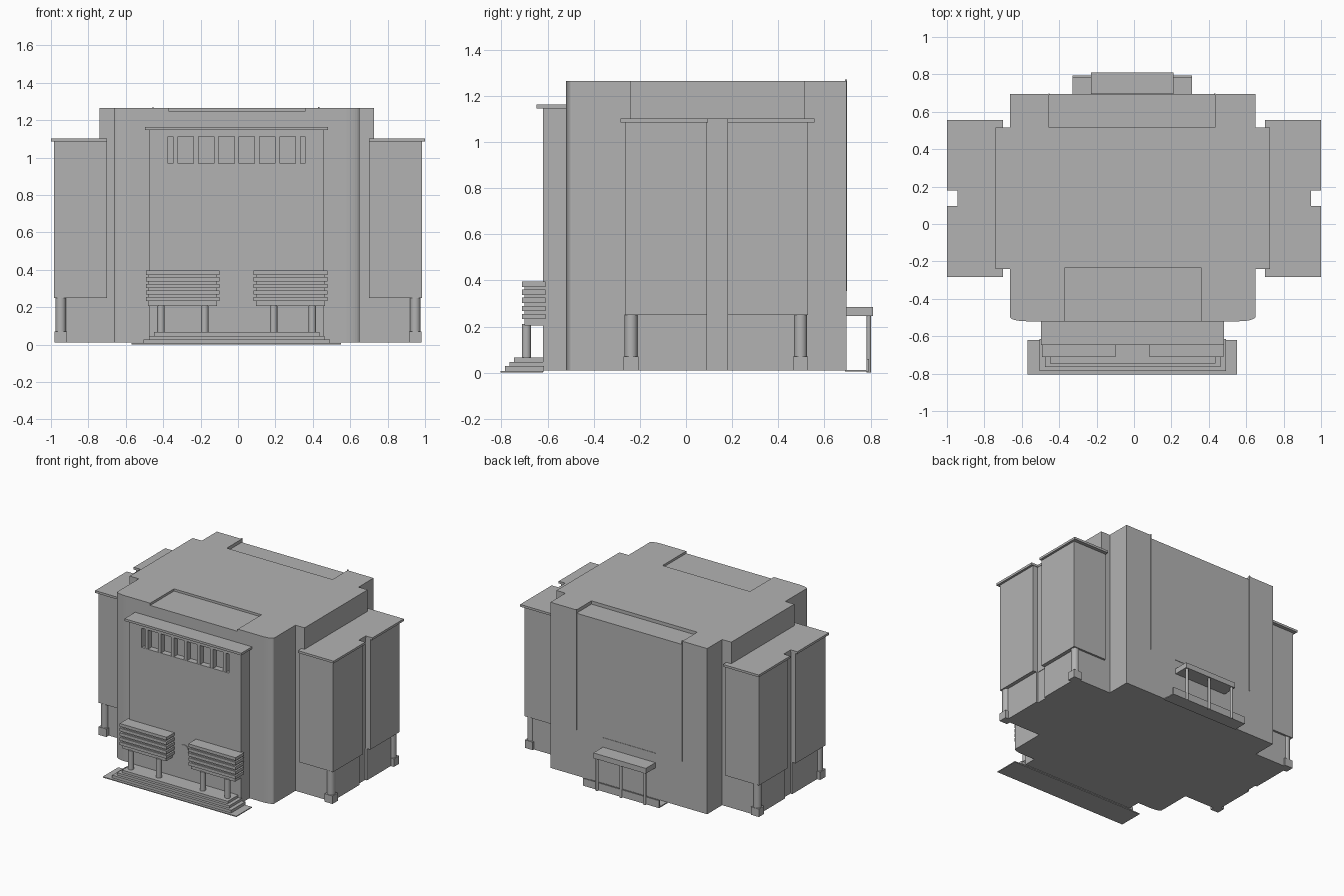
import bpy, bmesh, math

if "Cube" in bpy.data.objects:
    bpy.data.objects.remove(bpy.data.objects["Cube"])

stone = bpy.data.materials.new("plain grey stone")
stone.diffuse_color = (0.45, 0.45, 0.45, 1)
stone.use_nodes = True
stone.node_tree.nodes["Principled BSDF"].inputs["Base Color"].default_value = stone.diffuse_color


def finish(name, bm):
    bmesh.ops.recalc_face_normals(bm, faces=bm.faces)
    me = bpy.data.meshes.new(name)
    bm.to_mesh(me)
    bm.free()
    me.materials.append(stone)
    ob = bpy.data.objects.new(name, me)
    bpy.context.collection.objects.link(ob)
    return ob


def prism(name, outline, z0, z1):
    bm = bmesh.new()
    face = bm.faces.new([bm.verts.new((x, y, z0)) for x, y in outline])
    new = bmesh.ops.extrude_face_region(bm, geom=[face])["geom"]
    bmesh.ops.translate(bm, vec=(0, 0, z1 - z0),
                        verts=[v for v in new if isinstance(v, bmesh.types.BMVert)])
    return finish(name, bm)


def box(name, x0, x1, y0, y1, z0, z1):
    return prism(name, [(x0, y0), (x1, y0), (x1, y1), (x0, y1)], z0, z1)


def column(name, x, y, r, z0, z1, n=20):
    ob = prism(name, [(x + r * math.cos(2 * math.pi * i / n),
                       y + r * math.sin(2 * math.pi * i / n)) for i in range(n)], z0, z1)
    for p in ob.data.polygons:
        p.use_smooth = abs(p.normal.z) < 0.5
    bm = bmesh.new()
    bm.from_mesh(ob.data)
    for e in bm.edges:
        e.smooth = e.calc_face_angle(0) < 0.6
    bm.to_mesh(ob.data)
    bm.free()
    return ob


def cut(ob, *args):
    cutter = box(*args)
    cutter.hide_render = True
    cutter.hide_viewport = True
    cutter.display_type = 'WIRE'
    mod = ob.modifiers.new("cut", 'BOOLEAN')
    mod.operation = 'DIFFERENCE'
    mod.solver = 'EXACT'
    mod.object = cutter


C = -0.007  # the main block sits very slightly left of centre

# Main block: cross-shaped plan with softly rounded front corners
half = [(0.57 + 0.087 * math.sin(a), -0.495 - 0.025 * math.cos(a))
        for a in (i * math.pi / 16 for i in range(9))]
half += [(0.657, -0.24), (0.733, -0.24), (0.733, 0.515), (0.657, 0.515), (0.657, 0.695)]
plan = [(C + x, y) for x, y in half] + [(C - x, y) for x, y in reversed(half)]
body = prism("main_block", plan, 0.01, 1.265)
cut(body, "front_roof_cutter", -0.372, 0.362, -0.6, -0.235, 1.248, 1.4)
cut(body, "back_roof_cutter", -0.455, 0.432, 0.515, 0.8, 1.24, 1.4)

# Thin raised edges on the back wall and the slit above the canopy
for i, x in enumerate((-0.455, 0.432)):
    box(f"back_wall_strip_{i}", x - 0.003, x + 0.003, 0.69, 0.699, 0.355, 1.27)
box("back_wall_ledge", -0.23, 0.21, 0.69, 0.698, 0.353, 0.358)

# Front panel with recessed window row and coping
panel = box("front_panel", -0.475, 0.46, -0.62, -0.51, 0.01, 1.148)
cut(panel, "window_cutter", -0.373, 0.358, -0.7, -0.575, 0.968, 1.113)
for i in range(7):
    x = C - 0.327 + i * 0.109
    box(f"window_bar_{i}", x - 0.013, x + 0.013, -0.618, -0.57, 0.968, 1.113)
box("front_coping", -0.498, 0.481, -0.648, -0.515, 1.146, 1.163)

# Round plaque between the balconies
plaque = column("round_plaque", 0, 0, 0.037, 0, 0.006, 32)
plaque.rotation_euler = (math.pi / 2, 0, 0)
plaque.location = (-0.015, -0.619, 0.29)

# Entrance steps and ground plate
box("ground_plate", -0.57, 0.55, -0.805, -0.62, 0.0, 0.007)
for i, (hx, y) in enumerate(((0.499, -0.785), (0.47, -0.765), (0.443, -0.745))):
    box(f"step_{i}", C - hx, C + hx, y, -0.615, 0.005 + 0.02 * i, 0.028 + 0.019 * i)

# Ribbed balconies on short columns
for side, x0, x1, cols in (("left", -0.493, -0.1, (-0.412, -0.178)),
                           ("right", 0.082, 0.478, (0.19, 0.397))):
    box(f"{side}_balcony_core", x0 + 0.013, x1 - 0.013, -0.7, -0.61, 0.205, 0.39)
    for i in range(5):
        z = 0.232 + i * 0.035
        box(f"{side}_balcony_rib_{i}", x0, x1, -0.712, -0.61, z, z + 0.023)
    for i, x in enumerate(cols):
        column(f"{side}_balcony_column_{i}", x, -0.692, 0.02, 0.06, 0.21)

# Side wings: mirrored, notched in the middle, with corner columns
for side, s in (("left", -1), ("right", 1)):
    def notched(xo, y0, y1, n0, n1, xn=0.945):
        pts = [(0.7, y0), (xo, y0), (xo, n0), (xn, n0), (xn, n1), (xo, n1), (xo, y1), (0.7, y1)]
        return [(s * x, y) for x, y in pts]
    prism(f"{side}_wing", notched(0.983, -0.265, 0.53, 0.092, 0.18, 0.943), 0.25, 1.09)
    prism(f"{side}_wing_cap", notched(1.0, -0.283, 0.557, 0.096, 0.18), 1.085, 1.102)
    prism(f"{side}_wing_base", notched(0.955, -0.24, 0.515, 0.092, 0.18, 0.94), 0.01, 0.25)
    for i, y in enumerate((-0.238, 0.497)):
        column(f"{side}_wing_column_{i}", s * 0.948, y, 0.028, 0.06, 0.252)
        xs = sorted((s * 0.915, s * 0.981))
        box(f"{side}_column_foot_{i}", xs[0], xs[1], y - 0.032, y + 0.032, 0.01, 0.07)

# Back porch: canopy, posts, thin floor and front lip
box("back_canopy", -0.23, 0.21, 0.69, 0.81, 0.245, 0.285)
for i, x in enumerate((-0.21, -0.01, 0.19)):
    column(f"back_post_{i}", x, 0.793, 0.01, 0.0, 0.25, 12)
box("back_porch_floor", -0.33, 0.31, 0.69, 0.79, 0.004, 0.012)
box("back_porch_lip", -0.33, 0.31, 0.782, 0.793, 0.004, 0.06)
